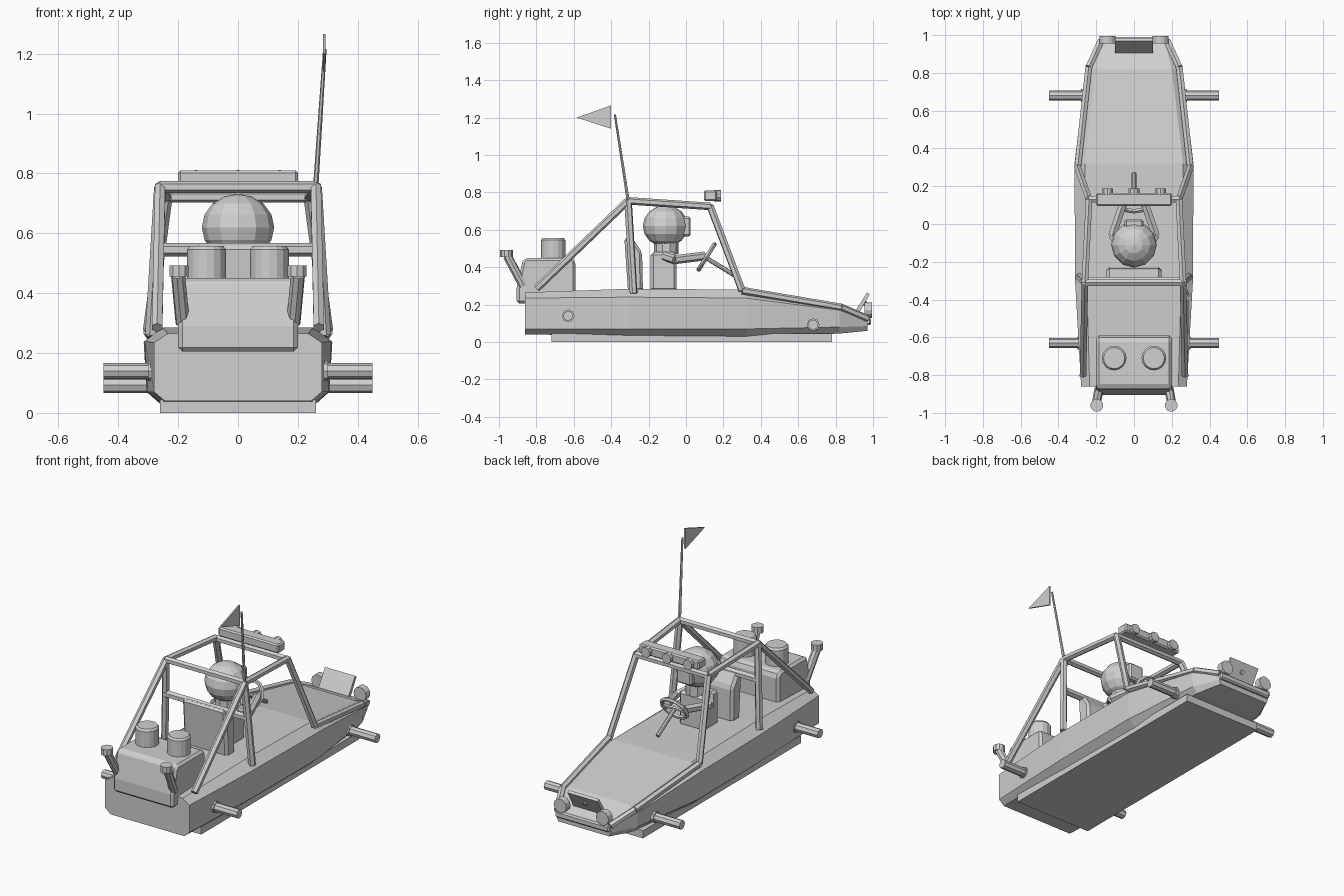
import bpy, bmesh, math
from mathutils import Vector

old = bpy.data.objects.get("Cube")
if old:
    bpy.data.objects.remove(old, do_unlink=True)

grey = bpy.data.materials.new("light_grey")
grey.use_nodes = True
shade = (0.63, 0.63, 0.63, 1)
grey.diffuse_color = shade
grey.node_tree.nodes["Principled BSDF"].inputs["Base Color"].default_value = shade


def finish(name, bm):
    bmesh.ops.recalc_face_normals(bm, faces=bm.faces)
    mesh = bpy.data.meshes.new(name)
    bm.to_mesh(mesh)
    bm.free()
    mesh.materials.append(grey)
    obj = bpy.data.objects.new(name, mesh)
    bpy.context.collection.objects.link(obj)
    return obj


def loft(name, rings):
    """Skin a list of closed rings and cap both ends."""
    bm = bmesh.new()
    loops = [[bm.verts.new(p) for p in ring] for ring in rings]
    n = len(loops[0])
    for a, b in zip(loops, loops[1:]):
        for i in range(n):
            j = (i + 1) % n
            bm.faces.new((a[i], a[j], b[j], b[i]))
    bm.faces.new(loops[0])
    bm.faces.new(loops[-1])
    return finish(name, bm)


def prism(name, outline, half, x=0, bevel=0):
    """Extrude a (y, z) outline sideways."""
    obj = loft(name, [[(x + s * half, y, z) for y, z in outline] for s in (-1, 1)])
    if bevel:
        mod = obj.modifiers.new("bevel", "BEVEL")
        mod.width, mod.segments = bevel, 1
    return obj


def box(name, y0, y1, z0, z1, half, x=0, bevel=0):
    return prism(name, [(y0, z0), (y1, z0), (y1, z1), (y0, z1)], half, x, bevel)


def tube(name, a, b, r, sides=6, r2=None):
    a, b = Vector(a), Vector(b)
    bm = bmesh.new()
    bmesh.ops.create_cone(bm, cap_ends=True, segments=sides, radius1=r,
                          radius2=r if r2 is None else r2, depth=(b - a).length)
    obj = finish(name, bm)
    obj.location = (a + b) / 2
    obj.rotation_mode = "QUATERNION"
    obj.rotation_quaternion = (b - a).to_track_quat("Z", "Y")
    return obj


def path(name, points, r):
    for i, (a, b) in enumerate(zip(points, points[1:])):
        tube(f"{name}_{i + 1}", a, b, r)


# Hull: y, then half width and height at deck, shoulder, chine and floor
stations = [
    (-0.86, .235, .265, .28, .235, .28, .07, .245, .04),
    (-0.30, .25, .285, .312, .24, .302, .07, .26, .035),
    (0.32, .26, .28, .315, .235, .305, .07, .26, .03),
    (0.82, .20, .20, .255, .17, .25, .08, .22, .045),
    (0.97, .16, .13, .18, .115, .18, .085, .17, .06),
]
rings = []
for y, *v in stations:
    half = list(zip(v[::2], v[1::2]))
    rings.append([(x, y, z) for x, z in half] + [(-x, y, z) for x, z in reversed(half)])
loft("hull", rings)
box("skid_plate", -0.72, 0.78, 0, 0.045, 0.26)
box("nose_bumper", 0.95, 0.99, 0.09, 0.13, 0.18, bevel=0.008)

# Axles
tube("rear_axle", (-0.45, -0.63, 0.14), (0.45, -0.63, 0.14), 0.027, 8)
tube("front_axle", (-0.45, 0.68, 0.093), (0.45, 0.68, 0.093), 0.027, 8)

# Roll cage, exhausts, cylinders, arms and nose lamps on each side
for side, s in (("right", -1), ("left", 1)):
    hoop_top = (s * .26, -.31, .755)
    front_top = (s * .238, .13, .725)
    path(side + "_cage_rail", [(s * .27, -.80, .285), hoop_top, front_top,
                               (s * .298, .30, .275), (s * .24, .83, .185),
                               (s * .175, .97, .125)], 0.02)
    tube(side + "_hoop_post", hoop_top, (s * .29, -.28, .26), 0.021)
    tube(side + "_exhaust", (s * .185, -.87, .30), (s * .2, -.955, .46), 0.024, 8)
    tube(side + "_exhaust_cap", (s * .197, -.96, .455), (s * .197, -.96, .493), 0.034, 10)
    tube(side + "_cylinder", (s * .105, -.71, .44), (s * .105, -.71, .545), 0.065, 16)
    tube(side + "_cylinder_lid", (s * .105, -.71, .545), (s * .105, -.71, .557), 0.065, 16, 0.056)
    path(side + "_arm", [(s * .075, -.12, .46), (s * .115, -.06, .44), (s * .06, .10, .46)], 0.024)
    tube(side + "_nose_lamp", (s * .14, .955, .17), (s * .14, .995, .17), 0.042, 12)
tube("hoop_top_bar", (-.26, -.31, .755), (.26, -.31, .755), 0.02)
tube("hoop_middle_bar", (-.275, -.30, .545), (.275, -.30, .545), 0.022)
tube("windscreen_top_bar", (-.24, .13, .722), (.24, .13, .722), 0.02)

# Engine block
prism("engine_block", [(-.905, .205), (-.59, .205), (-.59, .43), (-.61, .45),
                       (-.86, .45), (-.875, .43), (-.905, .29)], 0.2, bevel=0.016)

# Seat
prism("seat_back", [(-.31, .27), (-.23, .27), (-.235, .48), (-.29, .56), (-.33, .56)],
      0.145, bevel=0.015)

# Driver
box("driver_body", -.19, -.05, .27, .48, 0.085, bevel=0.015)
tube("driver_neck", (0, -.105, .47), (0, -.105, .535), 0.065, 10)
bm = bmesh.new()
bmesh.ops.create_uvsphere(bm, u_segments=12, v_segments=8, radius=0.121)
helmet = finish("helmet", bm)
helmet.location = (0, -.11, .62)
helmet.scale = (1, 1, 0.92)
box("goggles", -.02, .025, .565, .67, 0.05, bevel=0.01)

# Steering wheel and column
tube("steering_column", (0, .10, .455), (0, .27, .35), 0.012, 8)
axis = Vector((0, .16, -.10))
bpy.ops.mesh.primitive_torus_add(major_segments=12, minor_segments=5, major_radius=0.08,
                                 minor_radius=0.012, location=(0, .11, .455),
                                 rotation=axis.to_track_quat("Z", "Y").to_euler())
wheel = bpy.context.object
wheel.name = "steering_wheel"
wheel.data.materials.append(grey)
tube("wheel_spoke", (-.08, .11, .455), (.08, .11, .455), 0.01)

# Roof light bar
box("light_bar", .095, .165, .755, .81, 0.2, bevel=0.008)
for i in (-1, 0, 1):
    tube(f"roof_lamp_{i + 2}", (i * .14, .15, .782), (i * .14, .187, .782), 0.03, 10)

# Number panel and stud on the nose
prism("nose_panel", [(.905, .165), (.925, .155), (.982, .255), (.968, .265)], 0.1)
tube("nose_panel_stud", (0, .945, .212), (0, .962, .203), 0.013, 8)

# Antenna with pennant
tube("antenna", (.26, -.31, .76), (.29, -.38, 1.215), 0.009, 6, 0.006)
prism("pennant", [(-.40, 1.265), (-.40, 1.14), (-.585, 1.2)], 0.004, x=0.288)

# Round side caps on the hull above each axle end
for side, s in (("right", -1), ("left", 1)):
    for name, y, z, x in (("rear", -.63, .14, .30), ("front", .68, .093, .28)):
        tube(f"{side}_{name}_hub", (s * (x - .04), y, z), (s * x, y, z), 0.034, 8)
